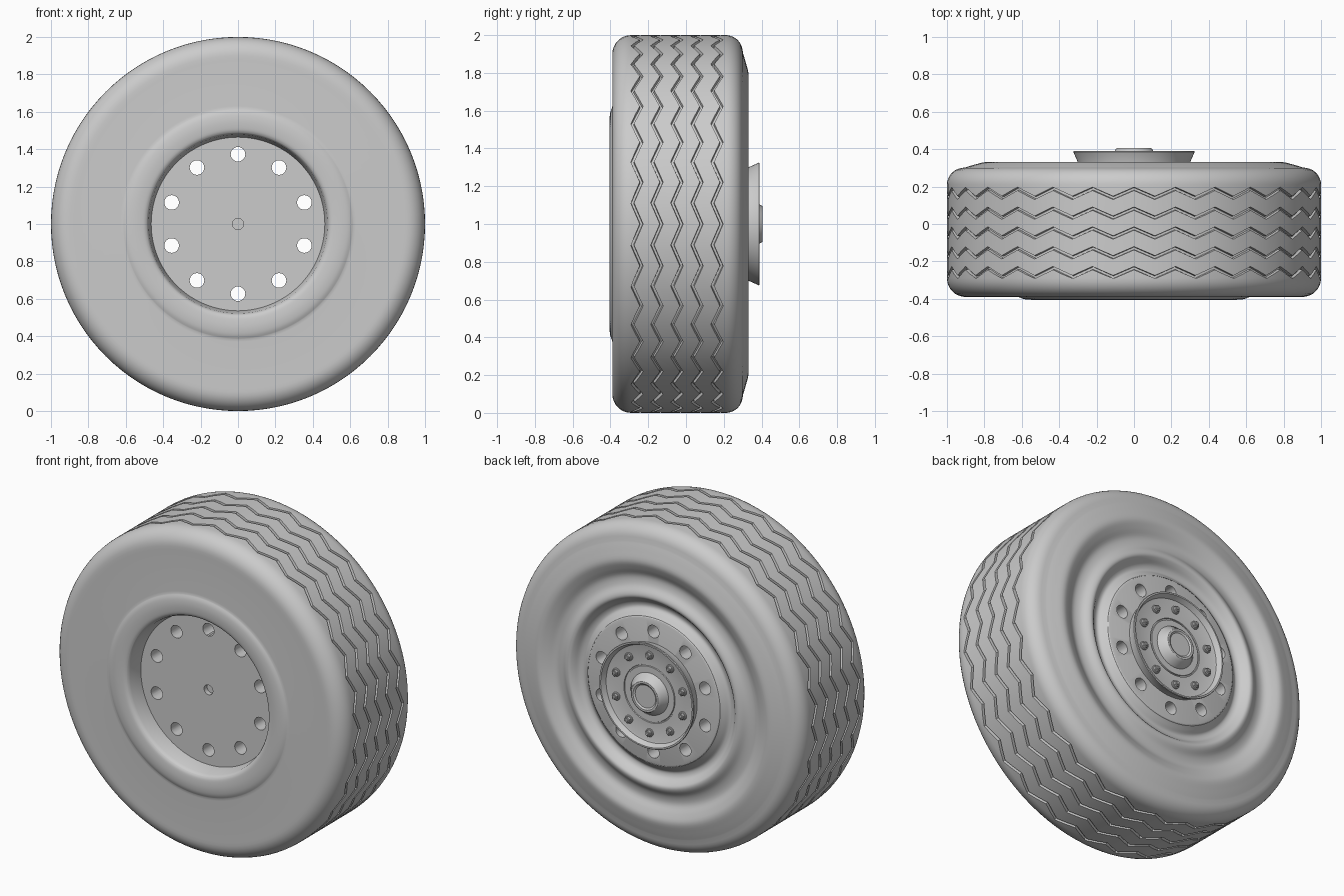
import bpy, bmesh, math

if "Cube" in bpy.data.objects:
    bpy.data.objects.remove(bpy.data.objects["Cube"])

N = 112                      # segments around the tyre: 28 zigzags of 4
ZIG = (1, 0, -1, 0)          # tread zigzag pattern
AMP = 0.024


def spline(pts, steps=4):
    """Catmull-Rom curve through the profile points."""
    out = []
    for i in range(len(pts) - 1):
        a, b, c, d = pts[max(i - 1, 0)], pts[i], pts[i + 1], pts[min(i + 2, len(pts) - 1)]
        for s in range(steps):
            t = s / steps
            out.append(tuple(0.5 * (2 * q + (r - p) * t + (2 * p - 5 * q + 4 * r - s3) * t * t
                                    + (3 * q - p - 3 * r + s3) * t ** 3)
                             for p, q, r, s3 in zip(a, b, c, d)))
    return out + [pts[-1]]


def lathe(name, profile, n=N, x=0.0, z=1.0, closed=False, angle=32):
    """Spin (radius, y[, zigzag]) points about an axis along y through x, z."""
    bm = bmesh.new()
    rings = []
    for p in profile:
        wave = p[2] if len(p) > 2 else 0
        rings.append([bm.verts.new((x + p[0] * math.sin(2 * math.pi * i / n),
                                    p[1] + wave * AMP * ZIG[i % 4],
                                    z + p[0] * math.cos(2 * math.pi * i / n))) for i in range(n)])
    pairs = list(zip(rings, rings[1:])) + ([(rings[-1], rings[0])] if closed else [])
    for a, b in pairs:
        for i in range(n):
            j = (i + 1) % n
            bm.faces.new((a[i], a[j], b[j], b[i]))
    bmesh.ops.remove_doubles(bm, verts=bm.verts, dist=1e-5)
    bmesh.ops.recalc_face_normals(bm, faces=bm.faces)
    me = bpy.data.meshes.new(name)
    bm.to_mesh(me)
    bm.free()
    ob = bpy.data.objects.new(name, me)
    bpy.context.collection.objects.link(ob)
    smooth(ob, angle)
    return ob


def smooth(ob, angle=32):
    bpy.ops.object.select_all(action='DESELECT')
    ob.select_set(True)
    bpy.context.view_layer.objects.active = ob
    bpy.ops.object.shade_smooth_by_angle(angle=math.radians(angle))


def arc(r, y, rad, a0, a1, k=8):
    """Quarter-round corner in the (radius, y) plane."""
    return [(r + rad * math.cos(math.radians(a0 + (a1 - a0) * i / k)),
             y + rad * math.sin(math.radians(a0 + (a1 - a0) * i / k))) for i in range(k + 1)]


def ring_positions(radius, count=10):
    for i in range(count):
        t = 2 * math.pi * i / count
        yield radius * math.sin(t), 1 + radius * math.cos(t)


# Tyre: front bead and flat wall, front shoulder, grooved tread, wavy back wall
front = [(0.46, -0.27), (0.466, -0.30), (0.478, -0.375), (0.487, -0.392)]
front += spline([(0.487, -0.392), (0.505, -0.401), (0.55, -0.405), (0.59, -0.401), (0.615, -0.391)])[1:]
front += [(0.63, -0.39), (0.88, -0.39)]
front += arc(0.90, -0.29, 0.10, -90, 0)
tread = []
for c in (-0.26, -0.154, -0.048, 0.058, 0.164):
    w = 0.009
    tread += [(1, c - w, 1), (0.982, c - w * 0.7, 1), (0.982, c + w * 0.7, 1), (1, c + w, 1)]
back = arc(0.91, 0.21, 0.09, 0, 80)
back += spline([(0.90, 0.303), (0.85, 0.318), (0.79, 0.331), (0.74, 0.315), (0.69, 0.292),
                (0.64, 0.298), (0.60, 0.322), (0.575, 0.326), (0.555, 0.312), (0.53, 0.285),
                (0.50, 0.278), (0.475, 0.297), (0.45, 0.318)])
lathe("tyre", front + tread + back, closed=True)

# Wheel disc with ten through holes and a blind centre hole at the front
disc = lathe("wheel_disc", [(0, -0.26), (0.03, -0.26), (0.03, -0.29), (0.472, -0.29),
                            (0.472, 0.29), (0.455, 0.315), (0.44, 0.32), (0, 0.32)])
cutters = [lathe("hole_cutter", [(0, -0.6), (0.039, -0.6), (0.039, 0.6), (0, 0.6)], 24, x, z)
           for x, z in ring_positions(0.373)]
for cutter in cutters:
    mod = disc.modifiers.new("hole", 'BOOLEAN')
    mod.operation, mod.solver, mod.object = 'DIFFERENCE', 'EXACT', cutter
    bpy.context.view_layer.objects.active = disc
    bpy.ops.object.modifier_apply(modifier=mod.name)
for cutter in cutters:
    bpy.data.objects.remove(cutter)
smooth(disc)

# Hub flange: flared dish with a thin lip and a fine ring groove
lathe("hub_flange", [(0, 0.31), (0.30, 0.31), (0.302, 0.335), (0.325, 0.386), (0.322, 0.39),
                     (0.313, 0.39), (0.298, 0.358), (0.29, 0.355), (0.178, 0.355), (0.176, 0.349),
                     (0.17, 0.349), (0.168, 0.355), (0, 0.355)], 64)

# Hub cap: tapered boss with a shallow dished face
lathe("hub_cap", [(0, 0.35), (0.13, 0.35), (0.128, 0.36), (0.104, 0.388), (0.098, 0.401),
                  (0.092, 0.405), (0.08, 0.405), (0.07, 0.398), (0, 0.398)], 48)

# Wheel bolts: washer, hex nut and domed stud
for k, (x, z) in enumerate(ring_positions(0.24), 1):
    lathe(f"bolt_washer_{k}", [(0, 0.35), (0.025, 0.35), (0.025, 0.36), (0.022, 0.363), (0, 0.363)], 20, x, z)
    lathe(f"bolt_nut_{k}", [(0, 0.36), (0.019, 0.36), (0.019, 0.376), (0.016, 0.379), (0, 0.379)], 6, x, z)
    lathe(f"bolt_stud_{k}", [(0, 0.37), (0.01, 0.37), (0.01, 0.383), (0.007, 0.387), (0, 0.389)], 12, x, z)
